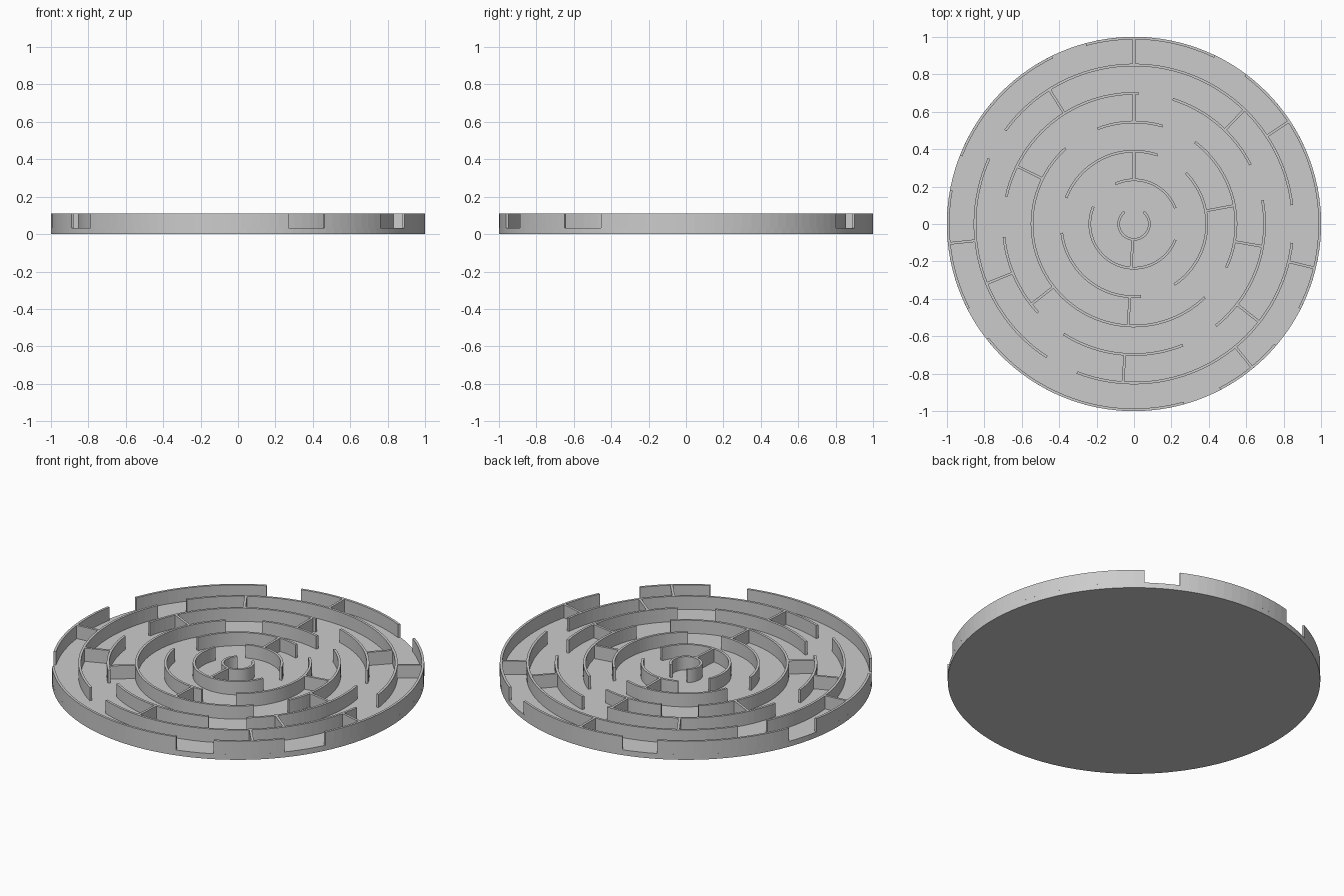
import bpy, bmesh
from math import sin, cos, radians, ceil

cube = bpy.data.objects.get("Cube")
if cube:
    bpy.data.objects.remove(cube, do_unlink=True)

FLOOR, TOP, THICK = 0.032, 0.11, 0.014

grey = bpy.data.materials.new("plain grey")
grey.use_nodes = True
grey.diffuse_color = (0.6, 0.6, 0.6, 1)
grey.node_tree.nodes["Principled BSDF"].inputs["Base Color"].default_value = (0.6, 0.6, 0.6, 1)


def polar(r, deg):
    return r * cos(radians(deg)), r * sin(radians(deg))


def finish(bm, name):
    bmesh.ops.recalc_face_normals(bm, faces=bm.faces)
    mesh = bpy.data.meshes.new(name)
    bm.to_mesh(mesh)
    bm.free()
    mesh.materials.append(grey)
    obj = bpy.data.objects.new(name, mesh)
    bpy.context.collection.objects.link(obj)
    return obj


def add_arc(bm, outer, start, end):
    """Curved wall: a rectangular section swept counter-clockwise."""
    steps = max(2, ceil((end - start) / 3))
    inner = outer - THICK
    section = [(inner, FLOOR), (outer, FLOOR), (outer, TOP), (inner, TOP)]
    rows = []
    for i in range(steps + 1):
        a = start + (end - start) * i / steps
        rows.append([bm.verts.new((*polar(r, a), z)) for r, z in section])
    for p, q in zip(rows, rows[1:]):
        for k in range(4):
            n = (k + 1) % 4
            bm.faces.new((p[k], p[n], q[n], q[k]))
    bm.faces.new(rows[0])
    bm.faces.new(rows[-1])


def add_spoke(bm, r0, r1, deg):
    """Straight radial wall between two rings."""
    ux, uy = polar(1, deg)
    h = THICK / 2
    plan = [(r0, -h), (r1, -h), (r1, h), (r0, h)]
    low, high = [[bm.verts.new((r * ux - s * uy, r * uy + s * ux, z)) for r, s in plan]
                 for z in (FLOOR, TOP)]
    bm.faces.new(low)
    bm.faces.new(high)
    for k in range(4):
        n = (k + 1) % 4
        bm.faces.new((low[k], low[n], high[n], high[k]))


# Round floor
bm = bmesh.new()
bmesh.ops.create_cone(bm, cap_ends=True, segments=128, radius1=1, radius2=1, depth=FLOOR)
bmesh.ops.translate(bm, verts=bm.verts, vec=(0, 0, FLOOR / 2))
finish(bm, "maze_floor")

# Ring walls, inside to outside: outer radius and arc spans in degrees
rings = [
    (0.089, [(128, 412)]),
    (0.243, [(21, 115), (157, 339)]),
    (0.396, [(71, 159), (187, 275.5), (-56.5, 44.5)]),
    (0.552, [(73.7, 111), (132, 314), (-25.3, 53.3)]),
    (0.705, [(88, 168), (27, 72.8), (-51.2, 10.5), (237.4, 292), (185.7, 222.8)]),
    (0.857, [(6.8, 144), (155.7, 236.8), (249, 353.2)]),
    (1.0, [(64.3, 105), (116, 158.5), (169.5, 207), (218, 285.6),
           (297.5, 319.5), (333, 413.2)]),
]
for i, (radius, spans) in enumerate(rings):
    bm = bmesh.new()
    for start, end in spans:
        add_arc(bm, radius, start, end)
    finish(bm, f"ring_wall_{i + 1}")

# Radial walls filling the lane outside each ring
spokes = [[266], [90], [10.4, 266.7], [90, 153.7, -9.9, 218],
          [122.2, 46, 202, 266, -38], [90, 33.5, -13.7, -50.5, 186]]
for i, angles in enumerate(spokes):
    bm = bmesh.new()
    for deg in angles:
        add_spoke(bm, rings[i][0] - 0.004, rings[i + 1][0] - THICK + 0.004, deg)
    finish(bm, f"radial_walls_{i + 1}")
